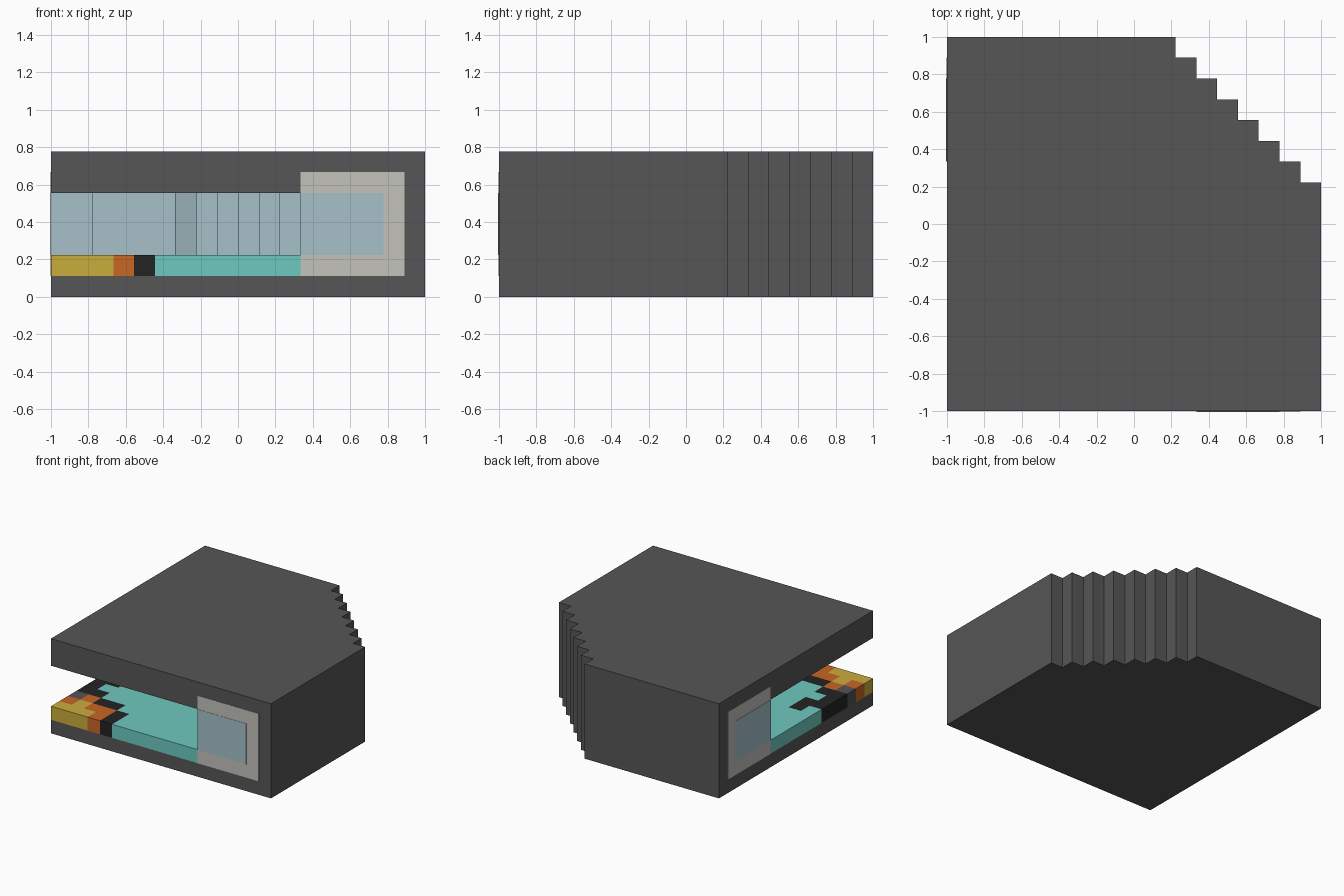
import bpy, bmesh
from mathutils import Vector

if "Cube" in bpy.data.objects:
    bpy.data.objects.remove(bpy.data.objects["Cube"], do_unlink=True)

U = 1 / 9  # one grid cell; the model is 18 x 18 x 7 cells


def material(name, rgb):
    lin = [((c / 255 + 0.055) / 1.055) ** 2.4 for c in rgb]
    m = bpy.data.materials.new(name)
    m.use_nodes = True
    m.diffuse_color = (*lin, 1)
    m.node_tree.nodes["Principled BSDF"].inputs["Base Color"].default_value = (*lin, 1)
    return m


charcoal = material("charcoal", (86, 86, 86))
pale_grey = material("pale grey", (196, 194, 188))
glass_blue = material("glass blue", (166, 193, 201))
teal = material("teal", (110, 201, 192))
yellow = material("yellow", (202, 173, 60))
orange = material("orange", (200, 102, 36))
black = material("black", (35, 35, 35))
floor_grey = material("floor grey", (84, 82, 84))


def prism(name, outline, z0, z1, mats):
    """Extrude a plan outline, given in cells, between two heights."""
    bm = bmesh.new()
    base = bm.faces.new([bm.verts.new((x * U, y * U, z0 * U)) for x, y in outline])
    top = bmesh.ops.extrude_face_region(bm, geom=[base])["geom"]
    verts = [v for v in top if isinstance(v, bmesh.types.BMVert)]
    bmesh.ops.translate(bm, verts=verts, vec=(0, 0, (z1 - z0) * U))
    bmesh.ops.recalc_face_normals(bm, faces=bm.faces[:])
    mesh = bpy.data.meshes.new(name)
    bm.to_mesh(mesh)
    bm.free()
    obj = bpy.data.objects.new(name, mesh)
    bpy.context.collection.objects.link(obj)
    for m in mats:
        mesh.materials.append(m)
    return obj


# Plan outlines: outer shell with a stepped corner, and the stepped inner wall
shell_plan = [(9, -9), (-9, -9), (-9, 9), (2, 9)]
for k in range(7):
    shell_plan += [(2 + k, 8 - k), (3 + k, 8 - k)]

inner_wall = [(3, -7), (2, -7), (2, -3)]
for k in range(4):
    inner_wall += [(1 - k, -3 + k), (1 - k, -2 + k)]
inner_wall += [(-3, 2), (-7, 2), (-7, 3)]
inner_wall = list(dict.fromkeys(inner_wall))


def room_plan(edge):
    return [(edge, edge), (3, edge)] + inner_wall + [(edge, 3)]


# Shell: a solid block with the open corner room cut out
shell = prism("shell", shell_plan, 0, 7, [charcoal, glass_blue])
cutter = prism("room_cutter", room_plan(-11), 1, 5, [charcoal, glass_blue])
cutter.hide_render = True
cut = shell.modifiers.new("room", "BOOLEAN")
cut.operation = "DIFFERENCE"
cut.solver = "EXACT"
cut.object = cutter
bpy.context.view_layer.objects.active = shell
bpy.ops.object.modifier_apply(modifier=cut.name)
bpy.data.objects.remove(cutter, do_unlink=True)

# Inner walls are blue: they face the open corner from inside the block
for p in shell.data.polygons:
    facing = p.normal.x < -0.5 or p.normal.y < -0.5
    p.material_index = int(facing and min(p.center.x, p.center.y) > -0.99)

# Patterned floor: cut into cells, coloured by row, then merged again
rows = ["YYYOK", "OYOOK", "GOKK", "KK", "K", "KK", "TK"]
keys = "TYOKG"
floor = prism("patterned_floor", room_plan(-9), 1, 2, [teal, yellow, orange, black, floor_grey])
bm = bmesh.new()
bm.from_mesh(floor.data)
for k in range(1, 8):
    for axis in (Vector((1, 0, 0)), Vector((0, 1, 0))):
        bmesh.ops.bisect_plane(bm, geom=bm.verts[:] + bm.edges[:] + bm.faces[:],
                               plane_co=axis * (k - 9) * U, plane_no=axis)
for f in bm.faces:
    c = f.calc_center_median() - f.normal * 0.01
    i, j = int((c.x + 1) / U), int((c.y + 1) / U)
    if j < len(rows) and i < len(rows[j]):
        f.material_index = keys.index(rows[j][i])
bmesh.ops.dissolve_limit(bm, angle_limit=0.01, verts=bm.verts[:], edges=bm.edges[:],
                         delimit={"MATERIAL"})
bm.to_mesh(floor.data)
bm.free()


# Window frames and panes: thin plates on the front and its mirrored side
def plate(name, a0, a1, z0, z1, thick, mat, side):
    d = 9 + thick / U
    plan = [(a0, -d), (a1, -d), (a1, -9), (a0, -9)]
    if side:
        plan = [(y, x) for x, y in plan]
    prism(name, plan, z0, z1, [mat])


for side, label in enumerate(("front", "side")):
    plate(label + "_window_frame", 3, 8, 1, 6, 0.002, pale_grey, side)
    plate(label + "_window_pane", 3, 7, 2, 5, 0.004, glass_blue, side)
